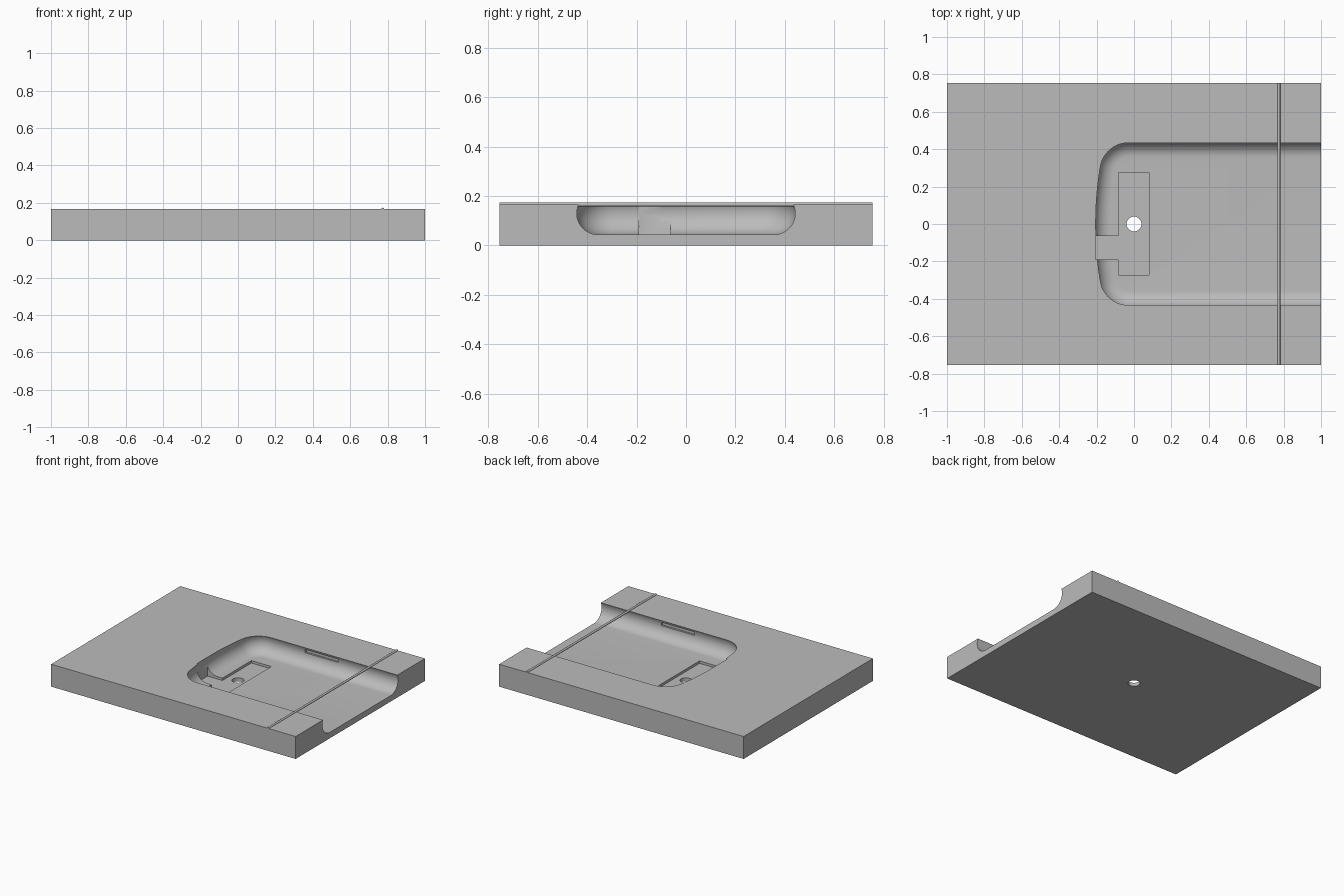
import bpy, bmesh, math
from mathutils import Matrix

cube = bpy.data.objects.get("Cube")
if cube:
    bpy.data.objects.remove(cube, do_unlink=True)

HALF_Y, TOP = 0.755, 0.166
FLOOR, RECESS = 0.044, 0.026

grey = bpy.data.materials.new("plain_grey")
grey.use_nodes = True
tone = (0.5, 0.5, 0.5, 1)
grey.diffuse_color = tone
grey.node_tree.nodes["Principled BSDF"].inputs["Base Color"].default_value = tone


def finish(name, bm):
    bmesh.ops.recalc_face_normals(bm, faces=bm.faces)
    mesh = bpy.data.meshes.new(name)
    bm.to_mesh(mesh)
    bm.free()
    obj = bpy.data.objects.new(name, mesh)
    mesh.materials.append(grey)
    bpy.context.collection.objects.link(obj)
    return obj


def box(name, x0, x1, y0, y1, z0, z1):
    bm = bmesh.new()
    bmesh.ops.create_cube(bm, size=1)
    for v in bm.verts:
        v.co.x = x0 if v.co.x < 0 else x1
        v.co.y = y0 if v.co.y < 0 else y1
        v.co.z = z0 if v.co.z < 0 else z1
    return finish(name, bm)


def cylinder(name, radius, length, sides, matrix):
    bm = bmesh.new()
    bmesh.ops.create_cone(bm, cap_ends=True, segments=sides, radius1=radius,
                          radius2=radius, depth=length, matrix=matrix)
    return finish(name, bm)


def outline(inset):
    """Pocket outline: bowed end, round corners, straight sides running out at +x."""
    corner, bow, cx, cy = 0.16, 1.90, -0.03, 0.282
    bow_x = -0.213 + bow
    meet = math.asin(cy / (bow - corner))
    half = []
    for i in range(7):
        a = meet * i / 6
        half.append((bow_x - (bow - inset) * math.cos(a), (bow - inset) * math.sin(a)))
    for i in range(1, 13):
        a = meet + (math.pi / 2 - meet) * i / 12
        half.append((cx - (corner - inset) * math.cos(a), cy + (corner - inset) * math.sin(a)))
    half.append((1.05, half[-1][1]))
    return half + [(x, -y) for x, y in reversed(half[1:])]


def pocket_cutter():
    """Stack of inset outlines whose wall follows a round bulge."""
    bulge, mid = 0.086, 0.13
    bm = bmesh.new()
    rings = []
    for i in range(17):
        a = math.radians(-90 + 125 * i / 16)
        z = mid + bulge * math.sin(a)
        ring = outline(bulge * (1 - math.cos(a)))
        rings.append([bm.verts.new((x, y, z)) for x, y in ring])
    for low, high in zip(rings, rings[1:]):
        n = len(low)
        for i in range(n):
            j = (i + 1) % n
            bm.faces.new((low[i], low[j], high[j], high[i]))
    bm.faces.new(rings[0])
    bm.faces.new(rings[-1])
    return finish("pocket_cutter", bm)


def cut(target, cutter):
    cutter.hide_render = True
    mod = target.modifiers.new("cut", "BOOLEAN")
    mod.operation = "DIFFERENCE"
    mod.solver = "EXACT"
    mod.object = cutter
    bpy.context.view_layer.objects.active = target
    bpy.ops.object.modifier_apply(modifier=mod.name)
    bpy.data.objects.remove(cutter, do_unlink=True)


def smooth(obj):
    bpy.ops.object.select_all(action="DESELECT")
    obj.select_set(True)
    bpy.context.view_layer.objects.active = obj
    bpy.ops.object.shade_smooth_by_angle(angle=math.radians(30))


# Slab with the main pocket
slab = box("base_slab", -1, 1, -HALF_Y, HALF_Y, 0, TOP)
cut(slab, pocket_cutter())

# Shallow plate recess, cable channel and through hole
cut(slab, box("recess_cutter", -0.083, 0.08, -0.272, 0.275, RECESS, FLOOR + 0.04))
cut(slab, box("channel_cutter", -0.205, -0.07, -0.19, -0.063, RECESS, TOP + 0.05))
cut(slab, cylinder("hole_cutter", 0.04, 0.5, 32, Matrix.Identity(4)))

# Grip slots high in both side walls
for side in (-1, 1):
    ys = sorted((side * 0.42, side * 0.455))
    cut(slab, box("slot_cutter", 0.24, 0.51, *ys, 0.125, 0.15))
smooth(slab)

# Thin rod lying across the top
rod = cylinder("cross_rod", 0.008, 2 * HALF_Y, 16,
               Matrix.Translation((0.774, 0, TOP)) @ Matrix.Rotation(math.pi / 2, 4, "X"))
smooth(rod)
